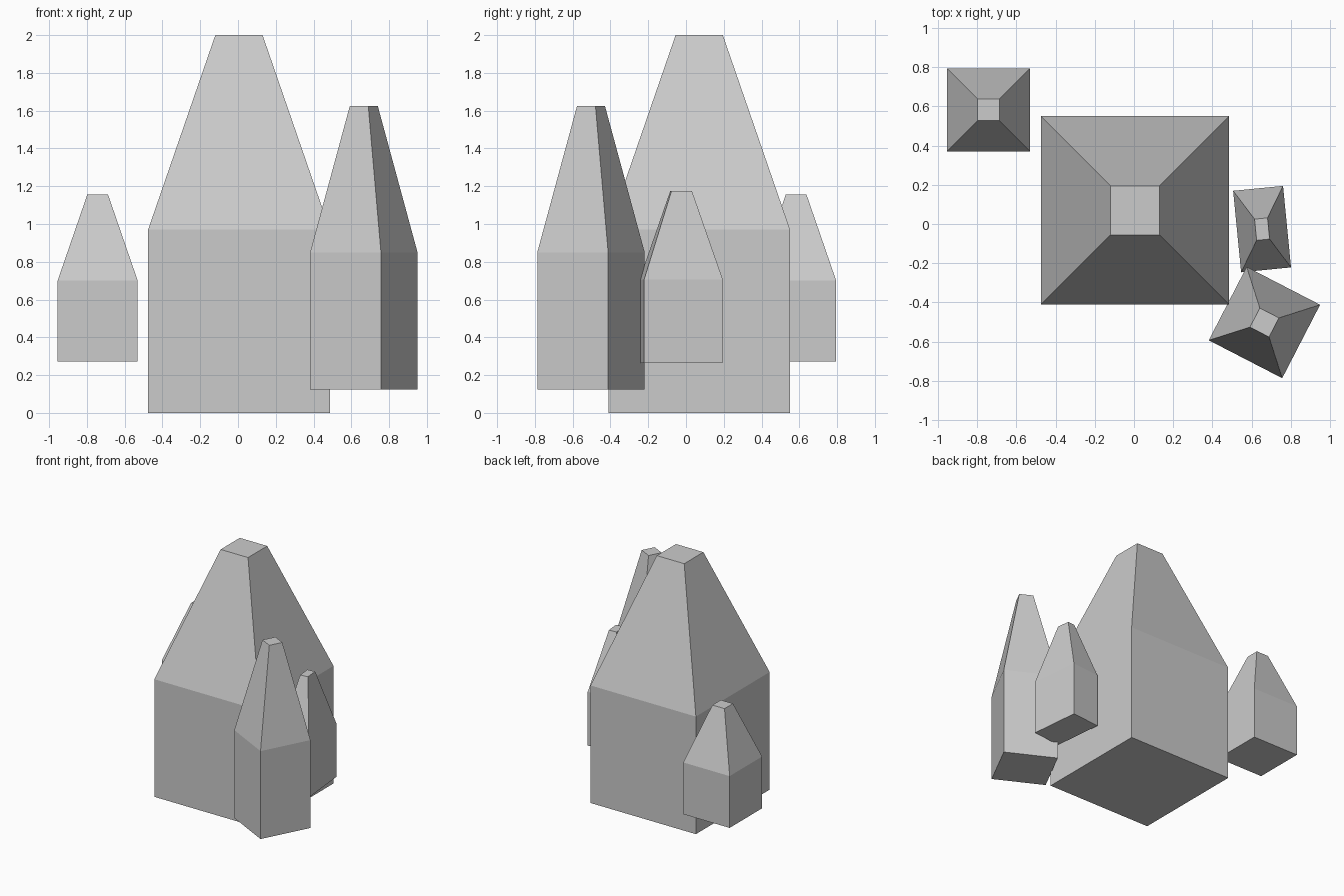
import bpy, bmesh
from math import radians
from mathutils import Matrix

if "Cube" in bpy.data.objects:
    bpy.data.objects.remove(bpy.data.objects["Cube"])

TAPER = 0.26  # tip size relative to the shaft


def spire(name, centre, half, heights, turn=0):
    """Square shaft with a tapered, flat-topped point."""
    bm = bmesh.new()
    rings = []
    for z, s in zip(heights, (1, 1, TAPER)):
        rings.append([bm.verts.new((sx * half[0] * s, sy * half[1] * s, z))
                      for sx, sy in ((-1, -1), (1, -1), (1, 1), (-1, 1))])
    for low, high in zip(rings, rings[1:]):
        for i in range(4):
            j = (i + 1) % 4
            bm.faces.new((low[i], low[j], high[j], high[i]))
    bm.faces.new(rings[0][::-1])
    bm.faces.new(rings[-1])
    bm.transform(Matrix.Translation((*centre, 0)) @ Matrix.Rotation(radians(turn), 4, 'Z'))
    mesh = bpy.data.meshes.new(name)
    bm.to_mesh(mesh)
    bm.free()
    bpy.context.collection.objects.link(bpy.data.objects.new(name, mesh))


# Large central spire and three smaller floating ones
spire("main_spire", (0.005, 0.07), (0.481, 0.481), (0, 0.97, 2.0))
spire("back_left_spire", (-0.743, 0.583), (0.212, 0.212), (0.273, 0.70, 1.155))
spire("front_right_spire", (0.666, -0.503), (0.211, 0.211), (0.125, 0.85, 1.625), -27.3)
spire("right_narrow_spire", (0.654, -0.026), (0.128, 0.209), (0.264, 0.707, 1.175), 5.6)
